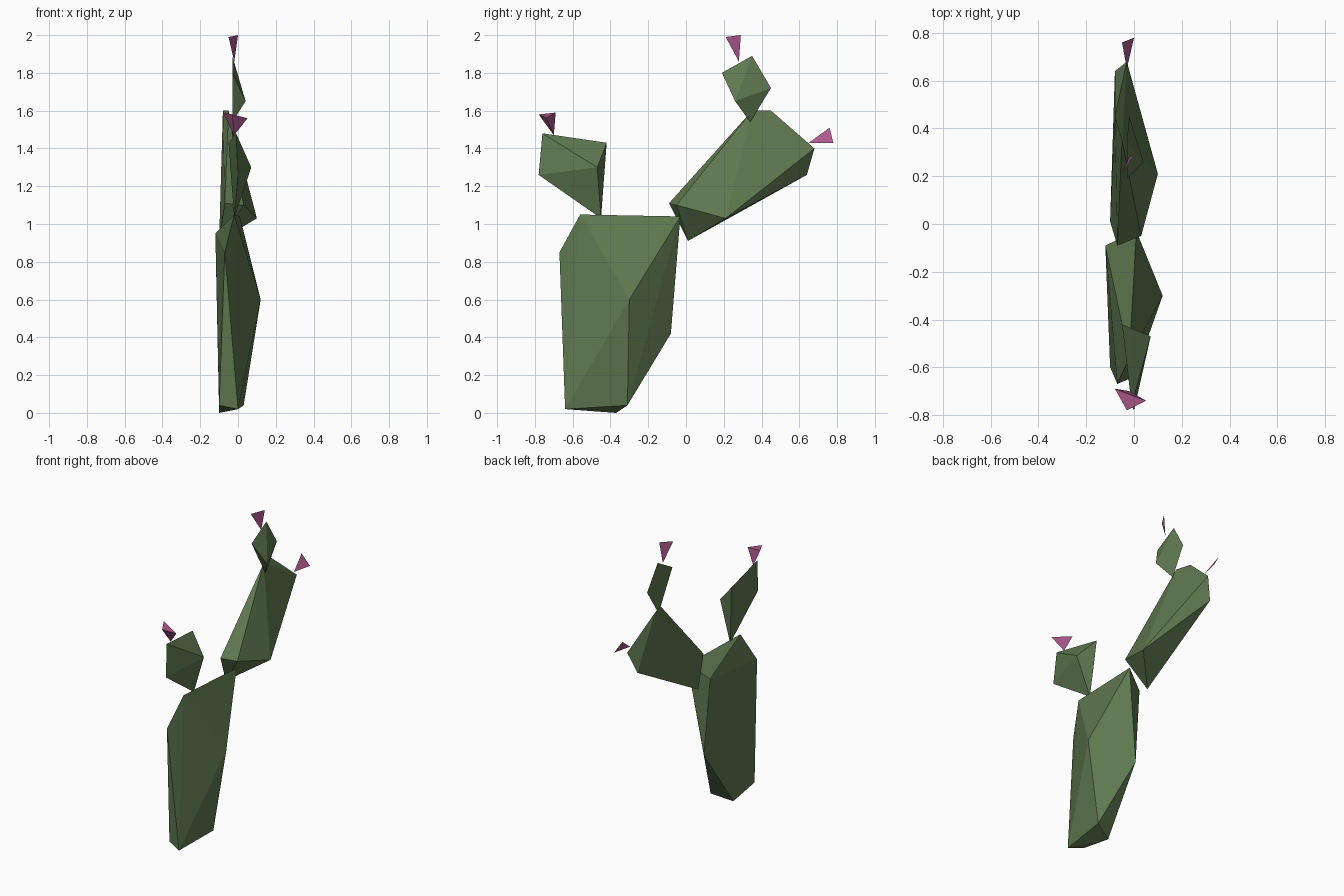
import bpy
import bmesh
from mathutils import Vector

default_cube = bpy.data.objects.get("Cube")
if default_cube:
    bpy.data.objects.remove(default_cube, do_unlink=True)


def make_material(name, colour):
    """One plain flat colour, shown in the viewport and in a render."""
    material = bpy.data.materials.new(name)
    material.use_nodes = True
    material.diffuse_color = colour
    shader = material.node_tree.nodes["Principled BSDF"]
    shader.inputs["Base Color"].default_value = colour
    shader.inputs["Roughness"].default_value = 0.9
    return material


cactus_green = make_material("cactus green", (0.115, 0.19, 0.08, 1))
blossom_pink = make_material("blossom pink", (0.42, 0.1, 0.27, 1))


def add_part(name, corners, material):
    """Faceted solid wrapped around its corners; three corners give one petal."""
    bm = bmesh.new()
    verts = [bm.verts.new(corner) for corner in corners]
    if len(verts) == 3:
        petal = bm.faces.new(verts)
        petal.normal_update()
        if petal.normal.dot(Vector((1, 0, 0))) < 0:
            petal.normal_flip()
    else:
        bmesh.ops.convex_hull(bm, input=verts)
        bmesh.ops.recalc_face_normals(bm, faces=bm.faces)
    mesh = bpy.data.meshes.new(name)
    bm.to_mesh(mesh)
    bm.free()
    mesh.materials.append(material)
    part = bpy.data.objects.new(name, mesh)
    bpy.context.collection.objects.link(part)
    return part


# Trunk: foot, waist ridge, then shoulders
add_part("trunk", [
    (0, -.64, .02), (-.1, -.6, .04), (-.1, -.37, 0), (.03, -.31, .04),
    (.12, -.3, .6), (-.08, -.08, .42),
    (-.07, -.67, .85), (-.12, -.09, .95), (-.02, -.56, 1.05), (.01, -.03, 1.04),
], cactus_green)

# Large arm leaning to the back: lower end, then upper end
add_part("back_arm", [
    (-.1, .01, .91), (-.07, -.09, 1.11), (.03, -.05, 1.1), (.1, .21, 1.03),
    (-.08, .64, 1.26), (-.03, .68, 1.4), (-.08, .45, 1.6), (-.05, .35, 1.6),
], cactus_green)

# Small bud pads, each standing on one point
add_part("front_arm", [
    (-.02, -.45, 1.03), (.07, -.47, 1.3), (-.05, -.42, 1.43),
    (0, -.78, 1.26), (-.01, -.76, 1.48),
], cactus_green)
add_part("top_arm", [
    (-.03, .34, 1.54), (.04, .26, 1.65), (-.02, .45, 1.72),
    (-.03, .19, 1.8), (-.03, .35, 1.89),
], cactus_green)

# Blossoms: base point first, then the rim
add_part("front_blossom", [
    (-.02, -.7, 1.47), (-.08, -.69, 1.59), (.05, -.74, 1.56), (-.03, -.78, 1.58),
], blossom_pink)
add_part("top_blossom", [
    (-.02, .28, 1.86), (-.05, .21, 1.99), (0, .29, 2),
], blossom_pink)
add_part("back_blossom", [
    (-.03, .65, 1.43), (-.05, .76, 1.51), (0, .78, 1.43),
], blossom_pink)
